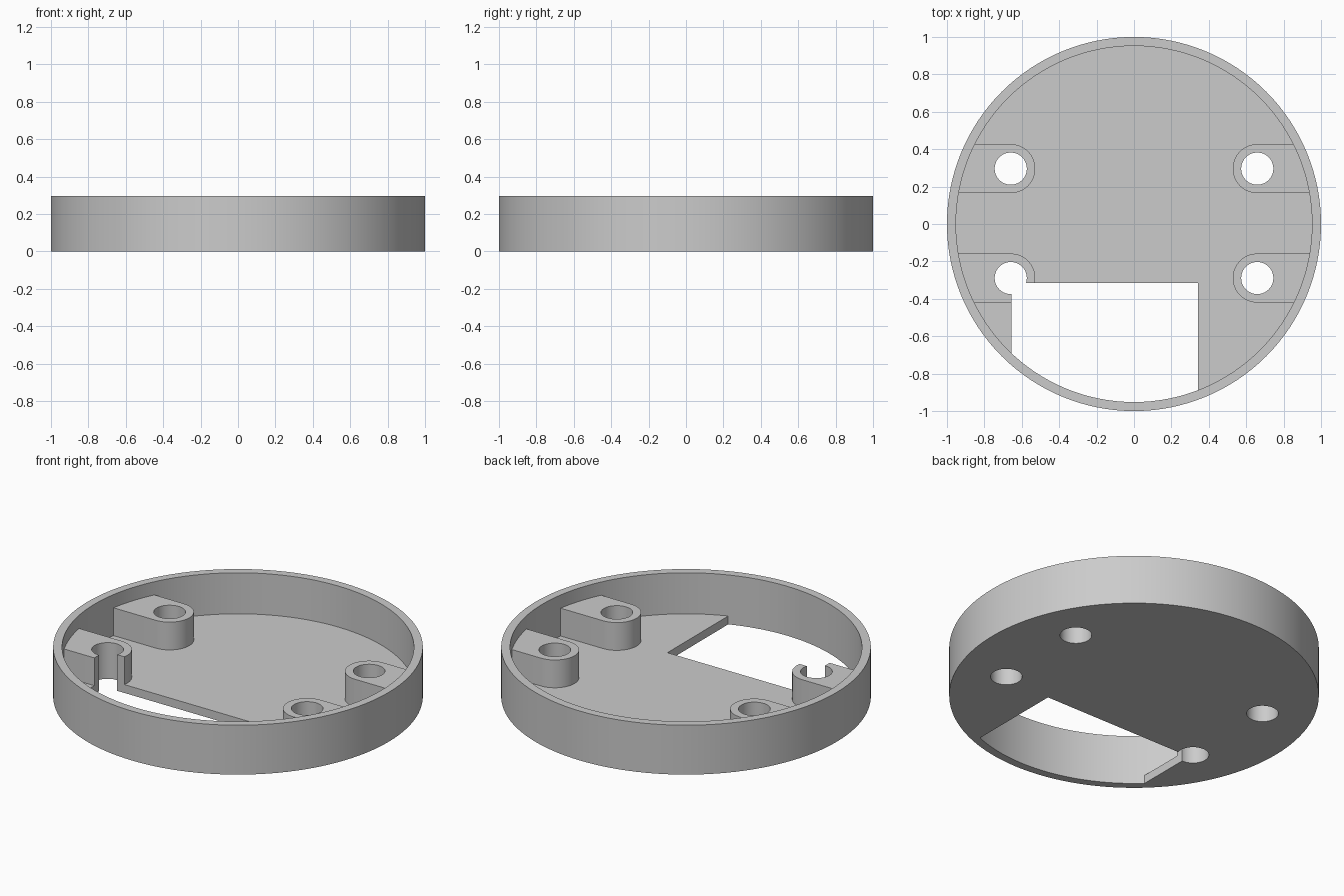
import bpy, bmesh, math

if "Cube" in bpy.data.objects:
    bpy.data.objects.remove(bpy.data.objects["Cube"], do_unlink=True)

HEIGHT, FLOOR, BOSS_TOP = 0.295, 0.05, 0.216
INNER, BOSS_R, HOLE_R = 0.952, 0.131, 0.086
BOSSES = [(sx * 0.659, y, sx) for sx in (-1, 1) for y in (0.296, -0.289)]


def prism(name, points, z0, z1):
    """Extrude a closed outline from z0 to z1."""
    bm = bmesh.new()
    face = bm.faces.new([bm.verts.new((x, y, z0)) for x, y in points])
    top = bmesh.ops.extrude_face_region(bm, geom=[face])["geom"]
    verts = [v for v in top if isinstance(v, bmesh.types.BMVert)]
    bmesh.ops.translate(bm, verts=verts, vec=(0, 0, z1 - z0))
    bmesh.ops.recalc_face_normals(bm, faces=bm.faces)
    mesh = bpy.data.meshes.new(name)
    bm.to_mesh(mesh)
    bm.free()
    obj = bpy.data.objects.new(name, mesh)
    bpy.context.collection.objects.link(obj)
    return obj


def arc(cx, cy, r, a0, a1, n):
    return [(cx + r * math.cos(a0 + (a1 - a0) * i / n),
             cy + r * math.sin(a0 + (a1 - a0) * i / n)) for i in range(n + 1)]


def circle(cx, cy, r, n):
    return arc(cx, cy, r, 0, math.tau, n)[:-1]


def rect(x0, x1, y0, y1):
    return [(x0, y0), (x1, y0), (x1, y1), (x0, y1)]


def combine(target, tool, operation):
    """Apply a boolean and drop the tool."""
    mod = target.modifiers.new("cut", "BOOLEAN")
    mod.operation, mod.solver, mod.object = operation, "EXACT", tool
    bpy.context.view_layer.update()
    graph = bpy.context.evaluated_depsgraph_get()
    mesh = bpy.data.meshes.new_from_object(target.evaluated_get(graph))
    target.modifiers.clear()
    target.data = mesh
    bpy.data.objects.remove(tool, do_unlink=True)


# Floor slab with four screw bosses running out to the wall
insert = prism("floor_insert", rect(-1.2, 1.2, -1.2, 1.2), -0.3, FLOOR)
for x, y, s in BOSSES:
    mid = math.pi if s > 0 else 0
    outline = arc(x, y, BOSS_R, mid - math.pi / 2, mid + math.pi / 2, 32)
    outline += [(s * 1.1, outline[-1][1]), (s * 1.1, outline[0][1])]
    combine(insert, prism("boss", outline, -0.2, BOSS_TOP), "UNION")

# Screw holes and the rectangular opening
for x, y, s in BOSSES:
    combine(insert, prism("hole", circle(x, y, HOLE_R, 48), -0.5, 0.5), "DIFFERENCE")
combine(insert, prism("opening", rect(-0.655, 0.343, -1.5, -0.315), -0.5, 0.5),
        "DIFFERENCE")

# Hollow space inside the wall, then the round shell
hollow = prism("hollow", circle(0, 0, INNER, 128), -0.1, 0.4)
combine(hollow, insert, "DIFFERENCE")
shell = prism("round_housing", circle(0, 0, 1, 128), 0, HEIGHT)
combine(shell, hollow, "DIFFERENCE")

# Plain grey finish
mat = bpy.data.materials.new("grey_plastic")
mat.use_nodes = True
grey = (0.6, 0.6, 0.6, 1)
mat.diffuse_color = grey
mat.node_tree.nodes["Principled BSDF"].inputs["Base Color"].default_value = grey
shell.data.materials.clear()
shell.data.materials.append(mat)
for p in shell.data.polygons:
    p.material_index = 0

bpy.ops.object.select_all(action="DESELECT")
shell.select_set(True)
bpy.context.view_layer.objects.active = shell
bpy.ops.object.shade_smooth_by_angle(angle=math.radians(30))
